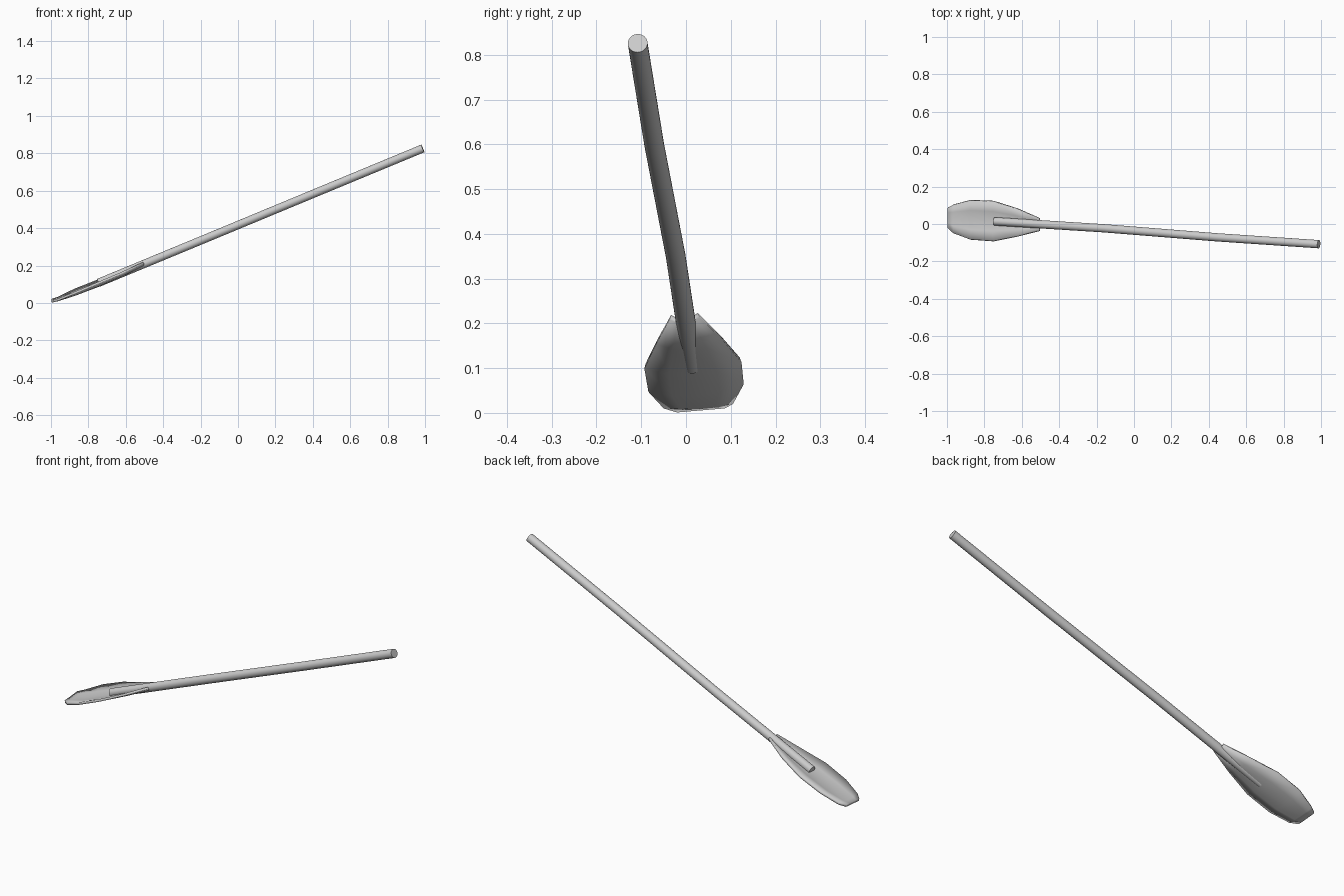
import bpy, math
from mathutils import Vector

if "Cube" in bpy.data.objects:
    bpy.data.objects.remove(bpy.data.objects["Cube"])


def make_object(name, verts, faces):
    mesh = bpy.data.meshes.new(name)
    mesh.from_pydata(verts, [], faces)
    mesh.update()
    obj = bpy.data.objects.new(name, mesh)
    bpy.context.collection.objects.link(obj)
    bpy.ops.object.select_all(action='DESELECT')
    obj.select_set(True)
    bpy.context.view_layer.objects.active = obj
    bpy.ops.object.shade_smooth_by_angle(angle=math.radians(30))
    return obj


# Shaft: round pole with a very slight bend, swept along its centre line
path = [Vector(p) for p in ((-0.745, 0.014, 0.108), (-0.16, -0.023, 0.35),
                            (0.44, -0.071, 0.599), (0.988, -0.108, 0.826))]
SIDES, RADIUS = 32, 0.022
axis = (path[-1] - path[0]).normalized()
side = axis.cross(Vector((0, 0, 1))).normalized()
up = side.cross(axis)
verts = []
for p in path:
    for i in range(SIDES):
        a = 2 * math.pi * i / SIDES
        verts.append(p + RADIUS * (math.cos(a) * side + math.sin(a) * up))
faces = [tuple(reversed(range(SIDES)))]
for r in range(len(path) - 1):
    for i in range(SIDES):
        j = (i + 1) % SIDES
        a, b = r * SIDES, (r + 1) * SIDES
        faces.append((a + j, b + j, b + i, a + i))
faces.append(tuple(range((len(path) - 1) * SIDES, len(path) * SIDES)))
# wind outwards
faces = [tuple(reversed(f)) if 0 < n < len(faces) - 1 else f for n, f in enumerate(faces)]
shaft = make_object("shaft", verts, [tuple(reversed(f)) for f in faces])
import bmesh
bm = bmesh.new()
bm.from_mesh(shaft.data)
bmesh.ops.recalc_face_normals(bm, faces=bm.faces)
bm.to_mesh(shaft.data)
bm.free()

# Blade: cupped sheet; each station is x, near edge y z, far edge y z, cup depth
stations = [
    (-0.502, -0.037, 0.209, 0.031, 0.214, 0.014),
    (-0.620, -0.067, 0.154, 0.083, 0.161, 0.018),
    (-0.750, -0.093, 0.099, 0.124, 0.113, 0.022),
    (-0.873, -0.084, 0.047, 0.129, 0.064, 0.018),
    (-0.963, -0.050, 0.010, 0.105, 0.020, 0.005),
    (-0.995, -0.020, 0.001, 0.087, 0.010, 0.000),
]
ACROSS = 5
verts, faces = [], []
for x, y0, z0, y1, z1, cup in stations:
    for i in range(ACROSS):
        t = i / (ACROSS - 1)
        dip = cup * (1 - (2 * t - 1) ** 2)
        verts.append((x, y0 + (y1 - y0) * t, z0 + (z1 - z0) * t - dip))
for s in range(len(stations) - 1):
    for i in range(ACROSS - 1):
        a, b = s * ACROSS + i, (s + 1) * ACROSS + i
        faces.append((a, a + 1, b + 1, b))
blade = make_object("blade", verts, faces)
solid = blade.modifiers.new("thickness", 'SOLIDIFY')
solid.thickness = 0.012
solid.offset = 1
